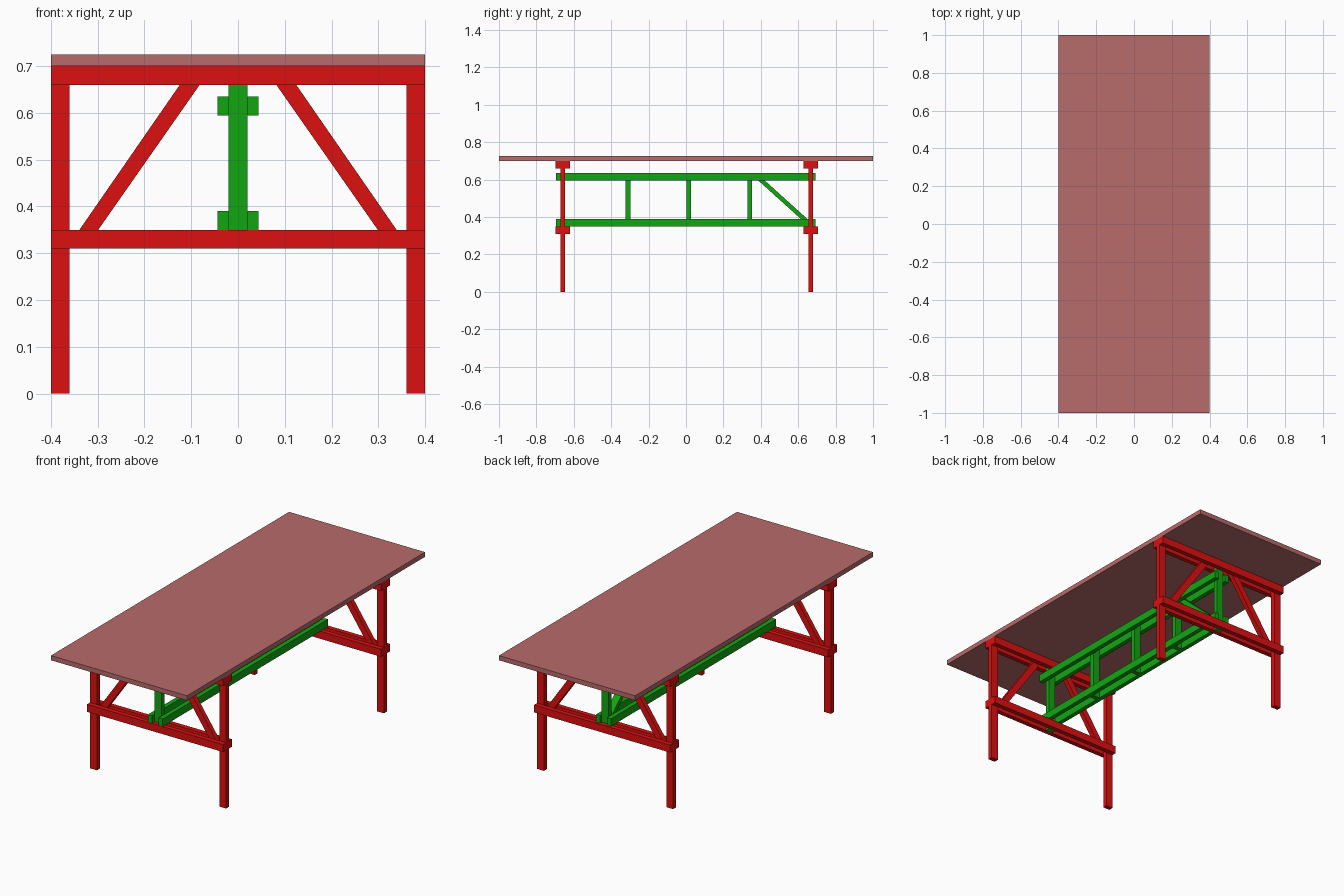
import bpy

if "Cube" in bpy.data.objects:
    bpy.data.objects.remove(bpy.data.objects["Cube"])


def material(name, rgb):
    m = bpy.data.materials.new(name)
    m.diffuse_color = (*rgb, 1)
    m.use_nodes = True
    m.node_tree.nodes["Principled BSDF"].inputs["Base Color"].default_value = m.diffuse_color
    return m


RED = material("red_paint", (0.72, 0.005, 0.005))
GREEN = material("green_paint", (0.006, 0.38, 0.006))
TOP = material("dusty_rose", (0.48, 0.145, 0.145))


def mesh_object(name, verts, faces, mat):
    me = bpy.data.meshes.new(name)
    me.from_pydata(verts, [], faces)
    me.materials.append(mat)
    ob = bpy.data.objects.new(name, me)
    bpy.context.collection.objects.link(ob)
    return ob


def prism(name, profile, axis, lo, hi, mat):
    """Extrude a counter-clockwise (u, z) outline along x or y."""
    n = len(profile)
    if axis == 'y':
        verts = [(u, d, z) for d in (lo, hi) for u, z in profile]
    else:
        verts = [(d, u, z) for d in (lo, hi) for u, z in profile]
    faces = [tuple(range(n)), tuple(reversed(range(n, 2 * n)))]
    faces += [(i, i + n, (i + 1) % n + n, (i + 1) % n) for i in range(n)]
    if axis == 'x':
        faces = [f[::-1] for f in faces]
    if profile[0][0] > profile[1][0]:
        faces = [f[::-1] for f in faces]
    return mesh_object(name, verts, faces, mat)


def box(name, x, y, z, mat):
    return prism(name, [(x[0], z[0]), (x[1], z[0]), (x[1], z[1]), (x[0], z[1])],
                 'y', y[0], y[1], mat)


T = 0.0125          # half board thickness

# Tabletop
box("tabletop", (-0.4, 0.4), (-1, 1), (0.70, 0.725), TOP)

# Two trestle frames
for end, yc in (("front", -0.659), ("back", 0.667)):
    slot = (yc - T, yc + T)
    for side, s in (("left", -1), ("right", 1)):
        x = sorted((s * 0.36, s * 0.40))
        box(f"{end}_{side}_leg", x, slot, (0, 0.70), RED)
        # Slanted brace, clamped between the paired rails
        outline = [(0.313, 0.33), (0.353, 0.33), (0.097, 0.70), (0.054, 0.70)]
        prism(f"{end}_{side}_brace", [(s * u, z) for u, z in outline],
              'y', *slot, RED)
    # Paired rails sandwiching the legs
    for level, z in (("lower", (0.31, 0.35)), ("upper", (0.66, 0.70))):
        box(f"{end}_{level}_outer_rail", (-0.4, 0.4), (yc - 3 * T, yc - T), z, RED)
        box(f"{end}_{level}_inner_rail", (-0.4, 0.4), (yc + T, yc + 3 * T), z, RED)
    # Green post held in the trestle
    box(f"{end}_stretcher_post", (-0.02, 0.02), slot, (0.31, 0.70), GREEN)

# Long stretcher truss: paired chords
for level, z in (("lower", (0.35, 0.39)), ("upper", (0.595, 0.635))):
    for side, s in (("left", -1), ("right", 1)):
        box(f"{level}_{side}_stretcher", sorted((s * 0.02, s * 0.044)),
            (-0.695, 0.693), z, GREEN)

# Uprights between the chords
for i, yc in enumerate((-0.31, 0.015, 0.34)):
    box(f"stretcher_upright_{i + 1}", (-0.02, 0.02), (yc - T, yc + T),
        (0.35, 0.635), GREEN)

# Single diagonal strut at the back end
prism("stretcher_diagonal",
      [(0.619, 0.385), (0.654, 0.385), (0.377, 0.635), (0.342, 0.635)],
      'x', -0.02, 0.02, GREEN)
